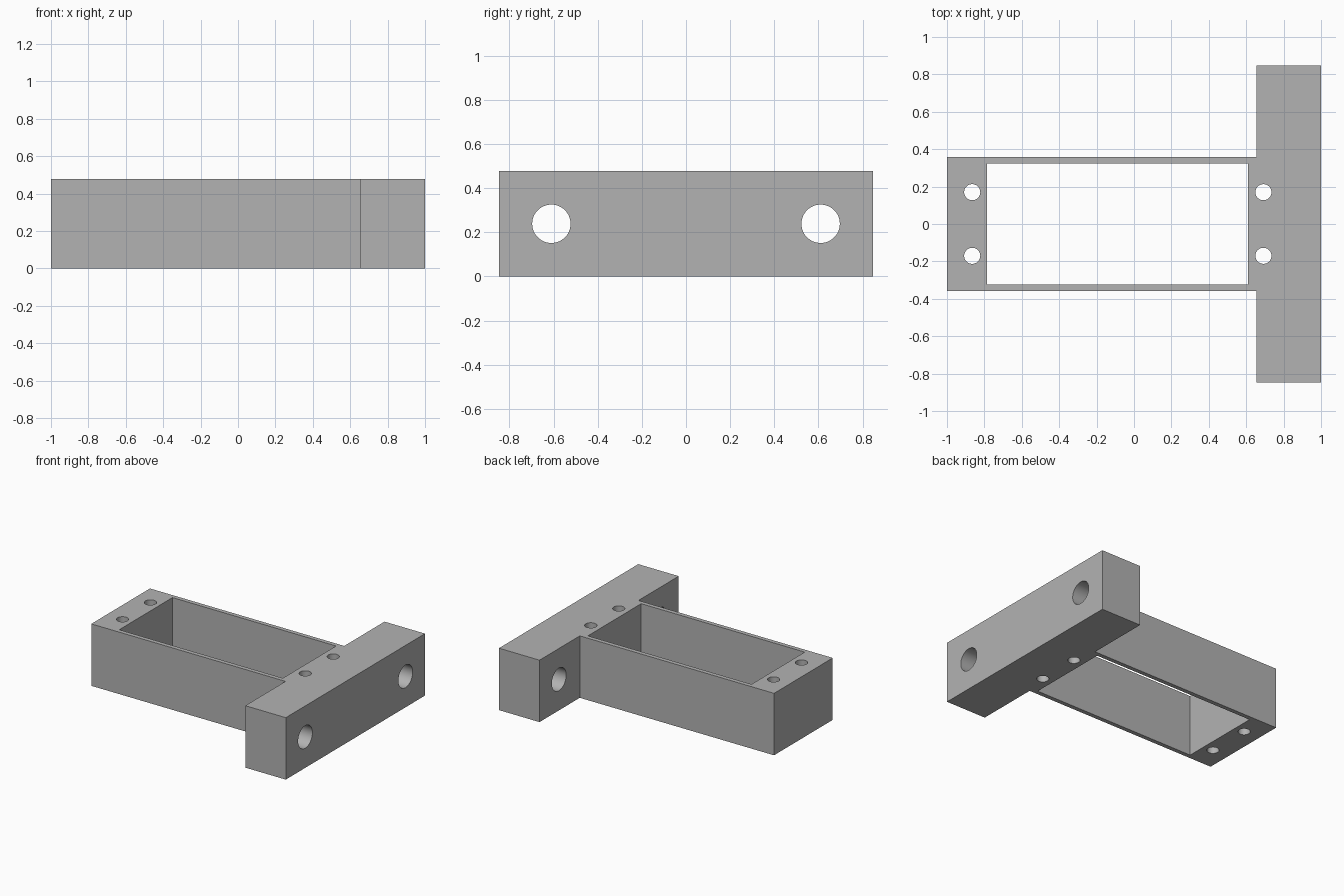
import bpy, bmesh, math
from mathutils import Matrix, Vector

if "Cube" in bpy.data.objects:
    bpy.data.objects.remove(bpy.data.objects["Cube"], do_unlink=True)

H = 0.477            # height of the bracket
FLANGE_X = 0.655     # inner face of the cross flange
FLANGE_Y = 0.847     # half length of the flange
BODY_Y = 0.357       # half width of the frame

grey = bpy.data.materials.new("plain grey")
grey.diffuse_color = (0.45, 0.45, 0.45, 1)
grey.use_nodes = True
grey.node_tree.nodes["Principled BSDF"].inputs["Base Color"].default_value = grey.diffuse_color


def finish(name, bm):
    bmesh.ops.recalc_face_normals(bm, faces=bm.faces)
    mesh = bpy.data.meshes.new(name)
    bm.to_mesh(mesh)
    bm.free()
    mesh.materials.append(grey)
    obj = bpy.data.objects.new(name, mesh)
    bpy.context.collection.objects.link(obj)
    return obj


def add_hole(bm, centre, radius, depth, along_x=False):
    turn = Matrix.Rotation(math.pi / 2, 4, 'Y') if along_x else Matrix()
    bmesh.ops.create_cone(bm, cap_ends=True, segments=48, radius1=radius, radius2=radius,
                          depth=depth, matrix=Matrix.Translation(centre) @ turn)


# T-shaped solid: long frame with a cross flange at one end
half = [(-1, BODY_Y), (FLANGE_X, BODY_Y), (FLANGE_X, FLANGE_Y), (1, FLANGE_Y)]
outline = half + [(x, -y) for x, y in reversed(half)]
bm = bmesh.new()
base = bm.faces.new([bm.verts.new((x, y, 0)) for x, y in outline])
top = bmesh.ops.extrude_face_region(bm, geom=[base])["geom"]
bmesh.ops.translate(bm, vec=(0, 0, H), verts=[v for v in top if isinstance(v, bmesh.types.BMVert)])
bracket = finish("mounting_bracket", bm)

# Rectangular window plus screw holes and flange bolt holes
bm = bmesh.new()
x0, x1, pocket_y = -0.785, 0.609, 0.324
bmesh.ops.create_cube(bm, size=1, matrix=Matrix.Translation(((x0 + x1) / 2, 0, H / 2))
                      @ Matrix.Diagonal(Vector((x1 - x0, 2 * pocket_y, 1, 1))))
for side in (-1, 1):
    for x in (-0.865, 0.692):
        add_hole(bm, (x, side * 0.17, H / 2), 0.043, 1)
    add_hole(bm, (0.83, side * 0.61, H / 2), 0.087, 0.6, along_x=True)
cutter = finish("hole_cutter", bm)
cutter.hide_render = True

# Cut the openings and drop the cutter
cut = bracket.modifiers.new("openings", 'BOOLEAN')
cut.operation = 'DIFFERENCE'
cut.solver = 'EXACT'
cut.object = cutter
bpy.ops.object.select_all(action='DESELECT')
bracket.select_set(True)
bpy.context.view_layer.objects.active = bracket
bpy.ops.object.modifier_apply(modifier=cut.name)
bpy.data.objects.remove(cutter, do_unlink=True)
bpy.ops.object.shade_smooth_by_angle(angle=math.radians(30))
